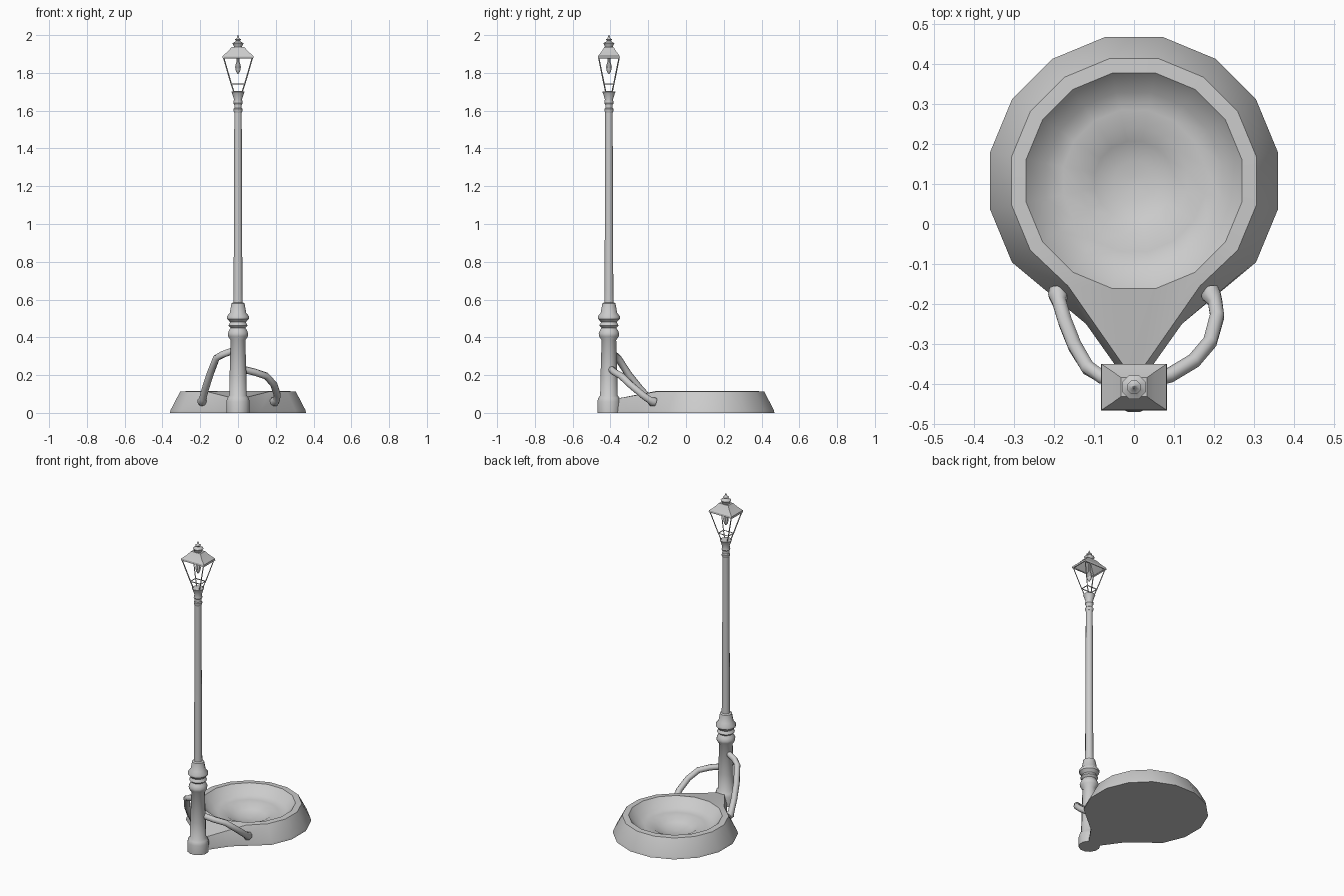
import bpy, bmesh, math
from mathutils import Vector

if "Cube" in bpy.data.objects:
    bpy.data.objects.remove(bpy.data.objects["Cube"])

POST_Y = -0.408


def finish(name, bm, angle=40):
    bmesh.ops.remove_doubles(bm, verts=bm.verts, dist=1e-5)
    bmesh.ops.recalc_face_normals(bm, faces=bm.faces)
    me = bpy.data.meshes.new(name)
    bm.to_mesh(me)
    bm.free()
    ob = bpy.data.objects.new(name, me)
    bpy.context.collection.objects.link(ob)
    bpy.ops.object.select_all(action='DESELECT')
    ob.select_set(True)
    bpy.context.view_layer.objects.active = ob
    bpy.ops.object.shade_smooth_by_angle(angle=math.radians(angle))
    return ob


def loft(bm, rings, cap_start=True, cap_end=True):
    """Skin a list of equally long point rings."""
    vs = [[bm.verts.new(p) for p in r] for r in rings]
    n = len(vs[0])
    for a, b in zip(vs, vs[1:]):
        for i in range(n):
            bm.faces.new((a[i], a[(i + 1) % n], b[(i + 1) % n], b[i]))
    if cap_start:
        bm.faces.new(vs[0][::-1])
    if cap_end:
        bm.faces.new(vs[-1])
    return vs


def circle_rings(profile, cx, cy, n):
    return [[Vector((cx + r * math.cos((i + .5) * math.tau / n),
                     cy + r * math.sin((i + .5) * math.tau / n), z))
             for i in range(n)] for r, z in profile]


def lathe(name, profile, cy=POST_Y, n=12, angle=40):
    bm = bmesh.new()
    loft(bm, circle_rings(profile, 0, cy, n))
    return finish(name, bm, angle)


def tube(bm, points, radii, n=8):
    pts = [Vector(p) for p in points]
    rings = []
    for i, p in enumerate(pts):
        t = (pts[min(i + 1, len(pts) - 1)] - pts[max(i - 1, 0)]).normalized()
        u = t.cross(Vector((0.3, 0.2, 1))).normalized()
        v = t.cross(u)
        rings.append([p + radii[i] * (math.cos(k * math.tau / n) * u + math.sin(k * math.tau / n) * v)
                      for k in range(n)])
    loft(bm, rings)


def rect(w, d, z):
    return [Vector((x * w, POST_Y + y * d, z)) for x, y in ((1, 1), (-1, 1), (-1, -1), (1, -1))]


# Basin: 16-sided dish, its front corners drawn out into a spout under the post
profile = [(.367, 0), (.364, .015), (.312, .113), (.275, .115), (.225, .06),
           (.18, .05), (.135, .047), (.1, .024), (.05, .012), (.01, .008)]
rings = circle_rings(profile, 0, 0.108, 16)
spout = [((.035, .12), (-.37, -.25), 0), ((.035, .12), (-.37, -.25), .015), ((.015, .165), (-.37, -.155), .075)]
for ring, (xs, ys, z) in zip(rings, spout):
    for i, k in ((12, 0), (11, 0), (13, 1), (10, 1)):
        p = ring[i]
        p.x = math.copysign(xs[k], p.x)
        p.y = ys[k]
        if k == 0:
            p.z = z
bm = bmesh.new()
loft(bm, rings)
finish("basin", bm, 50)

# Post: moulded pedestal, shaft and collar
lathe("post_pedestal", [(.063, 0), (.064, .06), (.058, .08), (.048, .092), (.046, .2), (.04, .385),
                        (.054, .405), (.056, .42), (.05, .435), (.041, .45), (.053, .462), (.043, .48),
                        (.06, .498), (.06, .512), (.045, .53), (.036, .58), (.025, .585)])
lathe("post_shaft", [(.026, .57), (.024, .65), (.02, 1.64)])
lathe("post_collar", [(.021, 1.59), (.025, 1.60), (.025, 1.61), (.02, 1.615), (.02, 1.63), (.026, 1.64),
                      (.022, 1.66), (.032, 1.69), (.036, 1.70), (.02, 1.703)])

# Lantern frame: four corner bars with rails between
frame = bmesh.new()
levels = [(.022, .017, 1.70), (.036, .026, 1.742), (.076, .054, 1.88)]
for i in range(4):
    pts = [rect(*lv) for lv in levels]
    j = (i + 1) % 4
    tube(frame, [r[i] for r in pts], [.0035] * 3, 4)
    for r in pts[1:]:
        tube(frame, [r[i], r[j]], [.003] * 2, 4)
finish("lantern_frame", frame, 30)

# Lantern roof: hollow four-sided hip
bm = bmesh.new()
loft(bm, [rect(.076, .053, 1.888), rect(.083, .058, 1.878), rect(.081, .057, 1.89),
          rect(.055, .04, 1.912), rect(.033, .024, 1.937)], cap_start=False)
finish("lantern_roof", bm, 30)

# Finial on the roof and lamp bulb hanging inside
lathe("roof_finial", [(.022, 1.93), (.025, 1.945), (.032, 1.957), (.02, 1.963), (.012, 1.97),
                      (.018, 1.977), (.008, 1.983), (.002, 2.0)], n=8)
lathe("lamp_bulb", [(.003, 1.795), (.012, 1.808), (.017, 1.832), (.012, 1.85), (.008, 1.86), (.008, 1.91)], n=8)

# Water pipes: flared ends meet the basin, upper ends enter the post
pipes = {
    "left_pipe": [(-.19, -.16, .055), (-.19, -.178, .06), (-.187, -.195, .075), (-.172, -.245, .13),
                  (-.148, -.305, .205), (-.115, -.36, .29), (-.08, -.382, .31), (-.01, -.4, .335)],
    "right_pipe": [(.19, -.16, .055), (.193, -.178, .06), (.203, -.195, .07), (.208, -.23, .095),
                   (.19, -.295, .15), (.15, -.342, .195), (.09, -.378, .215), (.01, -.4, .235)],
}
for name, path in pipes.items():
    bm = bmesh.new()
    tube(bm, path, [.022, .026, .019] + [.019] * 5)
    finish(name, bm, 50)
